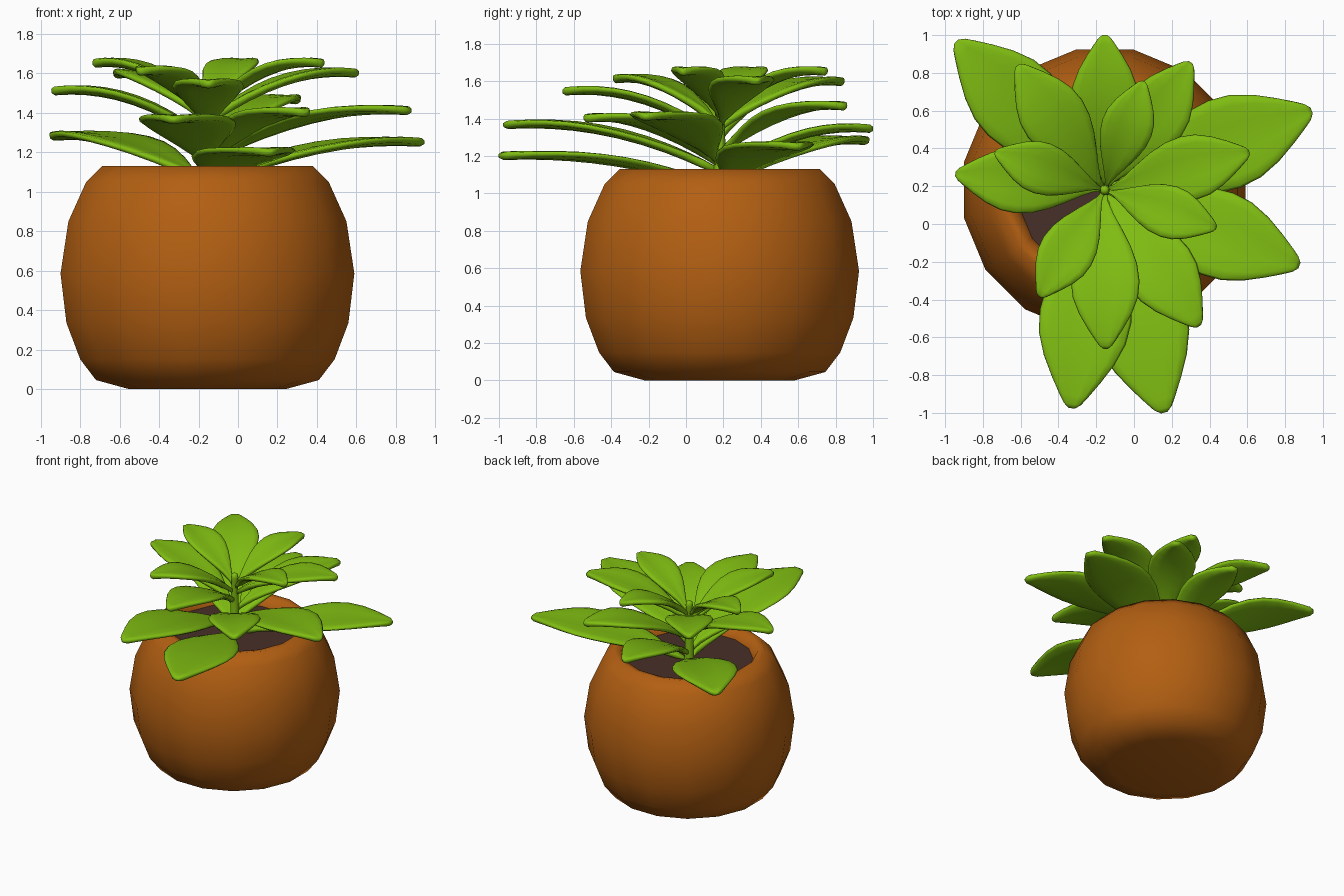
import bpy, math
from mathutils import Vector

if "Cube" in bpy.data.objects:
    bpy.data.objects.remove(bpy.data.objects["Cube"])

CX, CY = -0.155, 0.18          # plant axis


def material(name, col):
    m = bpy.data.materials.new(name)
    m.diffuse_color = (*col, 1)
    m.use_nodes = True
    m.node_tree.nodes["Principled BSDF"].inputs["Base Color"].default_value = m.diffuse_color
    return m


TERRACOTTA = material("terracotta", (0.45, 0.115, 0.006))
LEAF = material("leaf green", (0.215, 0.51, 0.006))
SOIL = material("dark soil", (0.065, 0.029, 0.021))


def make(name, verts, faces, mat, angle=180):
    me = bpy.data.meshes.new(name)
    me.from_pydata(verts, [], faces)
    me.materials.append(mat)
    ob = bpy.data.objects.new(name, me)
    bpy.context.collection.objects.link(ob)
    bpy.ops.object.select_all(action='DESELECT')
    ob.select_set(True)
    bpy.context.view_layer.objects.active = ob
    bpy.ops.object.shade_smooth_by_angle(angle=math.radians(angle))
    return ob


def loft(rings):
    """Join equal rings of points into a closed skin with capped ends."""
    n = len(rings[0])
    verts = [p for r in rings for p in r]
    faces = [(i * n + k, i * n + (k + 1) % n, (i + 1) * n + (k + 1) % n, (i + 1) * n + k)
             for i in range(len(rings) - 1) for k in range(n)]
    faces += [tuple(reversed(range(n))), tuple(range(len(verts) - n, len(verts)))]
    return verts, faces


def lathe(name, profile, n, mat, angle=180):
    """Turn a (flat radius, z) profile around the plant axis."""
    rings = []
    for r, z in profile:
        R = r / math.cos(math.pi / n)
        rings.append([(CX + R * math.cos((k + .5) * math.tau / n),
                       CY + R * math.sin((k + .5) * math.tau / n), z) for k in range(n)])
    return make(name, *loft(rings), mat, angle)


# Round 16-sided pot with a rolled-in rim
lathe("pot", [(.40, 0), (.565, .045), (.645, .15), (.715, .335), (.745, .585),
              (.705, .85), (.615, 1.05), (.535, 1.13), (.485, 1.12), (.45, 1.05),
              (.44, 1.0)], 16, TERRACOTTA, 75)
lathe("soil", [(.44, 1.01), (.462, 1.055)], 16, SOIL, 30)

# Stem with a small bud on top
lathe("stem", [(.034, 1.03), (.03, 1.25), (.022, 1.46), (.026, 1.48),
               (.022, 1.505), (.008, 1.515)], 10, LEAF, 75)

# Leaf half-width along its length (t, share of the full half-width)
OUTLINE = [(0, .06), (.08, .10), (.16, .27), (.25, .50), (.36, .75), (.47, .93),
           (.58, 1.0), (.68, .95), (.78, .77), (.87, .53), (.94, .32), (.98, .19), (1, .07)]
# Rounded flat cross-section (across, up)
SECTION = [(1, 0), (.95, .6), (.75, .95), (.35, 1), (0, .9), (-.35, 1), (-.75, .95),
           (-.95, .6), (-1, 0), (-.9, -.65), (-.5, -1), (0, -1.1), (.5, -1), (.9, -.65)]


def leaf(i, tx, ty, tz):
    d = Vector((tx - CX, ty - CY, 0))
    length = d.length
    d.normalize()
    side = Vector((-d.y, d.x, 0))
    half = (.04 + .385 * length) / 2
    base = max(tz - .25, 1.03)
    rise = tz - base
    rings = []
    for t, w in OUTLINE:
        z = base + rise * (2.35 * t - 1.35 * t * t)
        slope = rise * (2.35 - 2.7 * t) / length
        up = Vector((-d.x * slope, -d.y * slope, 1)).normalized()
        c = Vector((CX, CY, z)) + d * (length * t)
        thick = min(.021, max(.012, half * w))
        if t == 1:
            thick = .010
        rings.append([c + side * (a * half * w) +
                      up * (b * thick + .014 * w * a * a) for a, b in SECTION])
    # ring order runs against the growth direction, so reverse it
    rings = [r[::-1] for r in rings]
    ob = make(f"leaf_{i:02d}", *loft(rings), LEAF)
    import bmesh
    bm = bmesh.new()
    bm.from_mesh(ob.data)
    bmesh.ops.recalc_face_normals(bm, faces=bm.faces)
    bm.to_mesh(ob.data)
    bm.free()


# Leaf tips, from the lowest whorl up
TIPS = [(.16, -.998, 1.20), (.94, .60, 1.25), (-.94, .965, 1.28),
        (-.155, 1.0, 1.345), (-.33, -.975, 1.365), (.875, -.22, 1.41),
        (.345, -.54, 1.40), (.30, .855, 1.465), (-.945, .265, 1.51),
        (-.15, -.66, 1.545), (-.615, .84, 1.595), (.61, .38, 1.60),
        (-.50, -.385, 1.61), (-.735, .38, 1.65), (.05, .755, 1.65), (.435, -.02, 1.65)]
for i, tip in enumerate(TIPS, 1):
    leaf(i, *tip)
